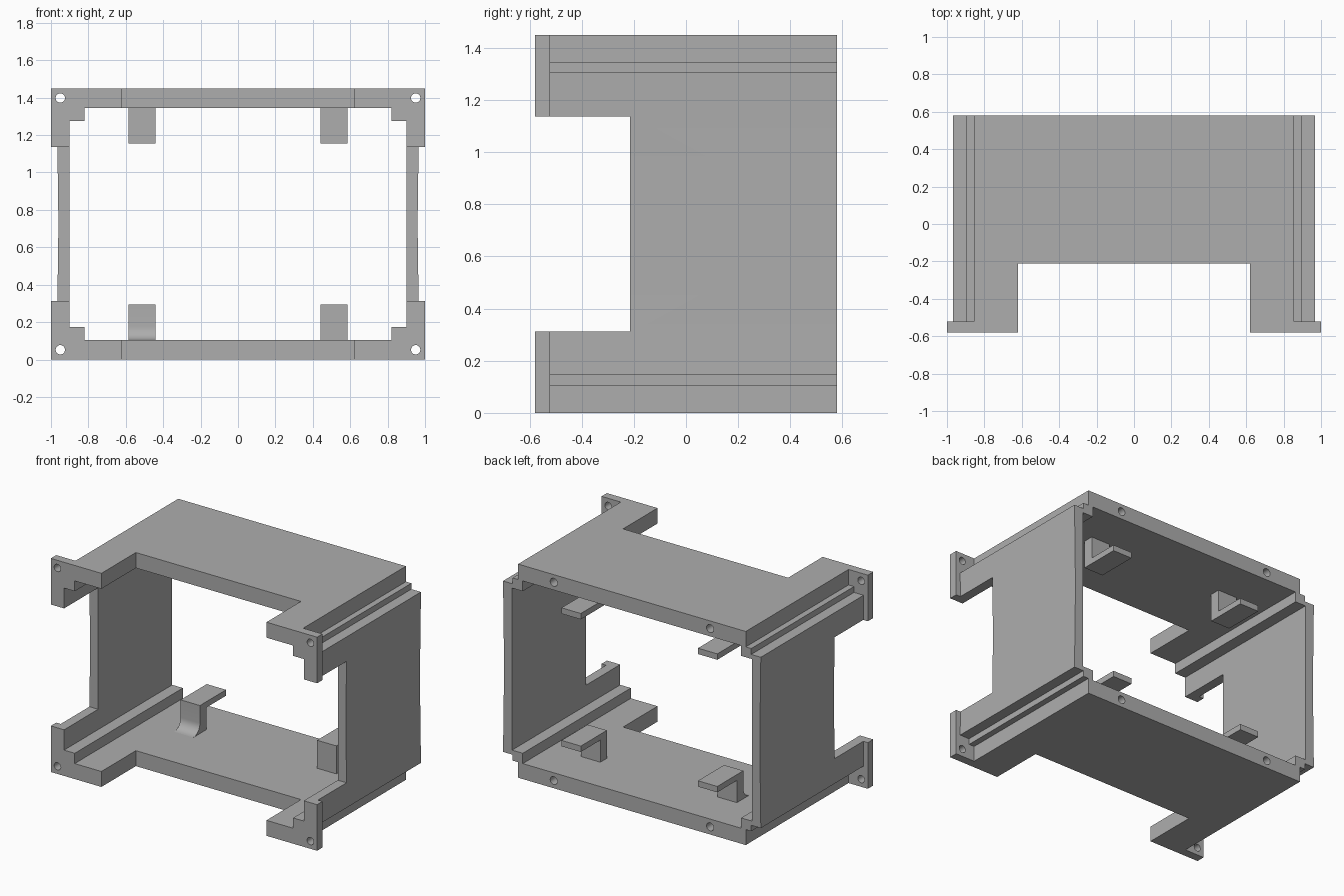
import bpy, bmesh, math

if "Cube" in bpy.data.objects:
    bpy.data.objects.remove(bpy.data.objects["Cube"], do_unlink=True)

HALF = 0.725                      # half the frame height; parts are drawn around the centre
FRONT, BACK = -0.58, 0.58

grey = bpy.data.materials.new("plain grey")
grey.use_nodes = True
grey.diffuse_color = (0.42, 0.42, 0.42, 1)
grey.node_tree.nodes["Principled BSDF"].inputs["Base Color"].default_value = grey.diffuse_color


def prism(name, points, start, end, axis="Y"):
    """Extrude a closed profile along X (points are y, z) or Y (points are x, z)."""
    bm = bmesh.new()
    place = (lambda a, b: (a, start, b)) if axis == "Y" else (lambda a, b: (start, a, b))
    face = bm.faces.new([bm.verts.new(place(a, b)) for a, b in points])
    made = bmesh.ops.extrude_face_region(bm, geom=[face])["geom"]
    shift = (0, end - start, 0) if axis == "Y" else (end - start, 0, 0)
    bmesh.ops.translate(bm, vec=shift, verts=[v for v in made if isinstance(v, bmesh.types.BMVert)])
    bmesh.ops.recalc_face_normals(bm, faces=bm.faces)
    mesh = bpy.data.meshes.new(name)
    bm.to_mesh(mesh)
    bm.free()
    mesh.materials.append(grey)
    obj = bpy.data.objects.new(name, mesh)
    obj.location.z = HALF
    bpy.context.collection.objects.link(obj)
    return obj


def four_way(quarter):
    """Complete a loop from its upper +x quarter, listed from the top downward."""
    right = quarter + [(x, -z) for x, z in reversed(quarter) if z]
    return right + [(-x, z) for x, z in reversed(right)]


def rectangle(x, z):
    return four_way([(x, z)])


def circle(cx, cz, r, sides=24):
    turn = 2 * math.pi / sides
    return [(cx + r * math.cos(i * turn), cz + r * math.sin(i * turn)) for i in range(sides)]


def combine(target, tool, operation):
    mod = target.modifiers.new(tool.name, "BOOLEAN")
    mod.operation, mod.solver, mod.object = operation, "EXACT", tool
    bpy.context.view_layer.objects.active = target
    bpy.ops.object.modifier_apply(modifier=mod.name)
    bpy.data.objects.remove(tool, do_unlink=True)


# Frame: stepped outer shell joined to the front flange
frame = prism("frame", four_way([(0.855, HALF), (0.855, 0.62), (0.896, 0.62), (0.896, 0.58),
                                 (0.968, 0.58), (0.96, 0)]), -0.55, BACK)
combine(frame, prism("flange", rectangle(1, HALF), FRONT, -0.522), "UNION")

# Inner opening with corner ribs, then the front notches
combine(frame, prism("opening", four_way([(0.82, 0.62), (0.82, 0.55), (0.9, 0.55)]), -1, 1), "DIFFERENCE")
combine(frame, prism("plate_notch", rectangle(0.62, 1), -1, -0.21), "DIFFERENCE")
combine(frame, prism("side_notch", rectangle(1.2, 0.412), -1, -0.215), "DIFFERENCE")

# Screw holes: through the flange corners and blind in the rear edges
for sx in (-1, 1):
    for sz in (-1, 1):
        combine(frame, prism("flange_hole", circle(sx * 0.95, sz * 0.673, 0.025), -1, -0.5), "DIFFERENCE")
        combine(frame, prism("rear_hole", circle(sx * 0.587, sz * 0.673, 0.027), 0.38, 1), "DIFFERENCE")

# Bracket clips: a post off the plate with a tab reaching back
base, top, radius = -0.62, -0.43, 0.07
for side, sx in (("right", -1), ("left", 1)):
    for level, sz in (("lower", 1), ("upper", -1)):
        profile = [(0.22, top), (0.5, top), (0.5, top - 0.04), (0.29, top - 0.04), (0.29, base)]
        if side == "right" and level == "lower":      # this post has a curved foot
            for i in range(9):
                a = math.pi / 2 * (i / 8 - 1)
                profile.append((0.22 - radius + radius * math.cos(a),
                                base + radius + radius * math.sin(a)))
        else:
            profile.append((0.22, base))
        prism(f"{level}_{side}_clip", [(y, sz * z) for y, z in profile], sx * 0.44, sx * 0.585, "X")

# Round surfaces shade smooth while edges stay sharp
bpy.ops.object.select_all(action="DESELECT")
for obj in bpy.context.collection.objects:
    if obj.type == "MESH" and grey.name in obj.data.materials:
        obj.select_set(True)
        bpy.context.view_layer.objects.active = obj
bpy.ops.object.shade_smooth_by_angle(angle=math.radians(30))
